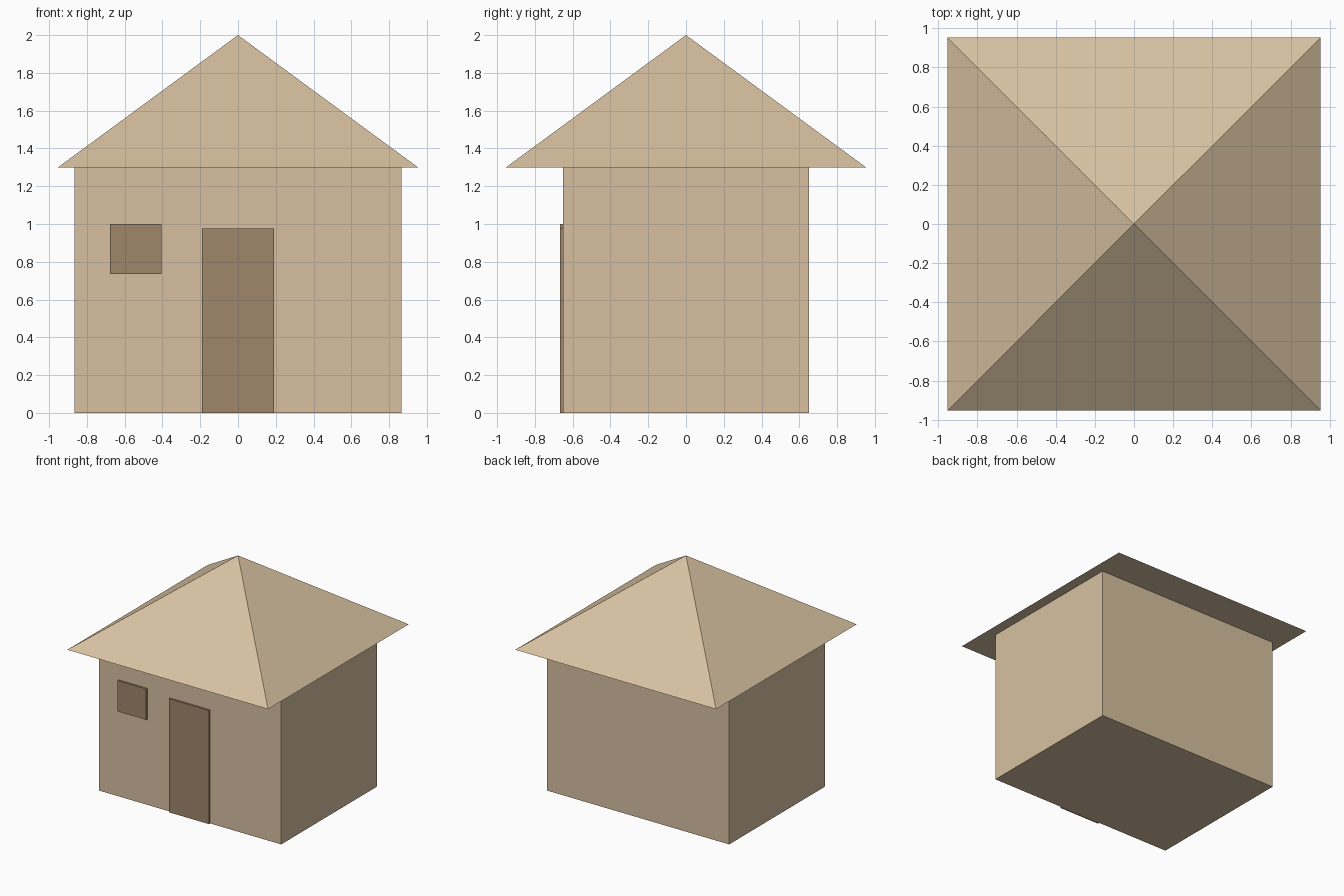
import bpy
import bmesh
from mathutils import Matrix, Vector

cube = bpy.data.objects.get("Cube")
if cube:
    bpy.data.objects.remove(cube, do_unlink=True)


def make_material(name, colour):
    mat = bpy.data.materials.new(name)
    mat.use_nodes = True
    mat.diffuse_color = (*colour, 1)
    mat.node_tree.nodes["Principled BSDF"].inputs["Base Color"].default_value = (*colour, 1)
    return mat


def add_object(name, bm, mat):
    bmesh.ops.recalc_face_normals(bm, faces=bm.faces)
    mesh = bpy.data.meshes.new(name)
    bm.to_mesh(mesh)
    bm.free()
    mesh.materials.append(mat)
    obj = bpy.data.objects.new(name, mesh)
    bpy.context.collection.objects.link(obj)
    return obj


def add_box(name, low, high, mat):
    low, high = Vector(low), Vector(high)
    bm = bmesh.new()
    place = Matrix.Translation((low + high) / 2) @ Matrix.Diagonal((*(high - low), 1))
    bmesh.ops.create_cube(bm, size=1, matrix=place)
    return add_object(name, bm, mat)


def add_pyramid(name, half, base, top, mat):
    bm = bmesh.new()
    corners = [bm.verts.new((x * half, y * half, base))
               for x, y in ((-1, -1), (1, -1), (1, 1), (-1, 1))]
    apex = bm.verts.new((0, 0, top))
    bm.faces.new(corners)
    for i in range(4):
        bm.faces.new((corners[i], corners[(i + 1) % 4], apex))
    return add_object(name, bm, mat)


sand = make_material("sand", (0.68, 0.53, 0.355))
brown = make_material("brown", (0.35, 0.24, 0.145))

# House body and overhanging hipped roof
wall_front, eaves = -0.65, 1.3
add_box("walls", (-0.865, wall_front, 0), (0.865, -wall_front, eaves), sand)
add_pyramid("roof", 0.953, eaves, 2.0, sand)

# Thin door and window panels on the front wall
panel_front = wall_front - 0.016
add_box("door", (-0.19, panel_front, 0), (0.19, wall_front, 0.975), brown)
add_box("window", (-0.677, panel_front, 0.735), (-0.405, wall_front, 1.0), brown)
